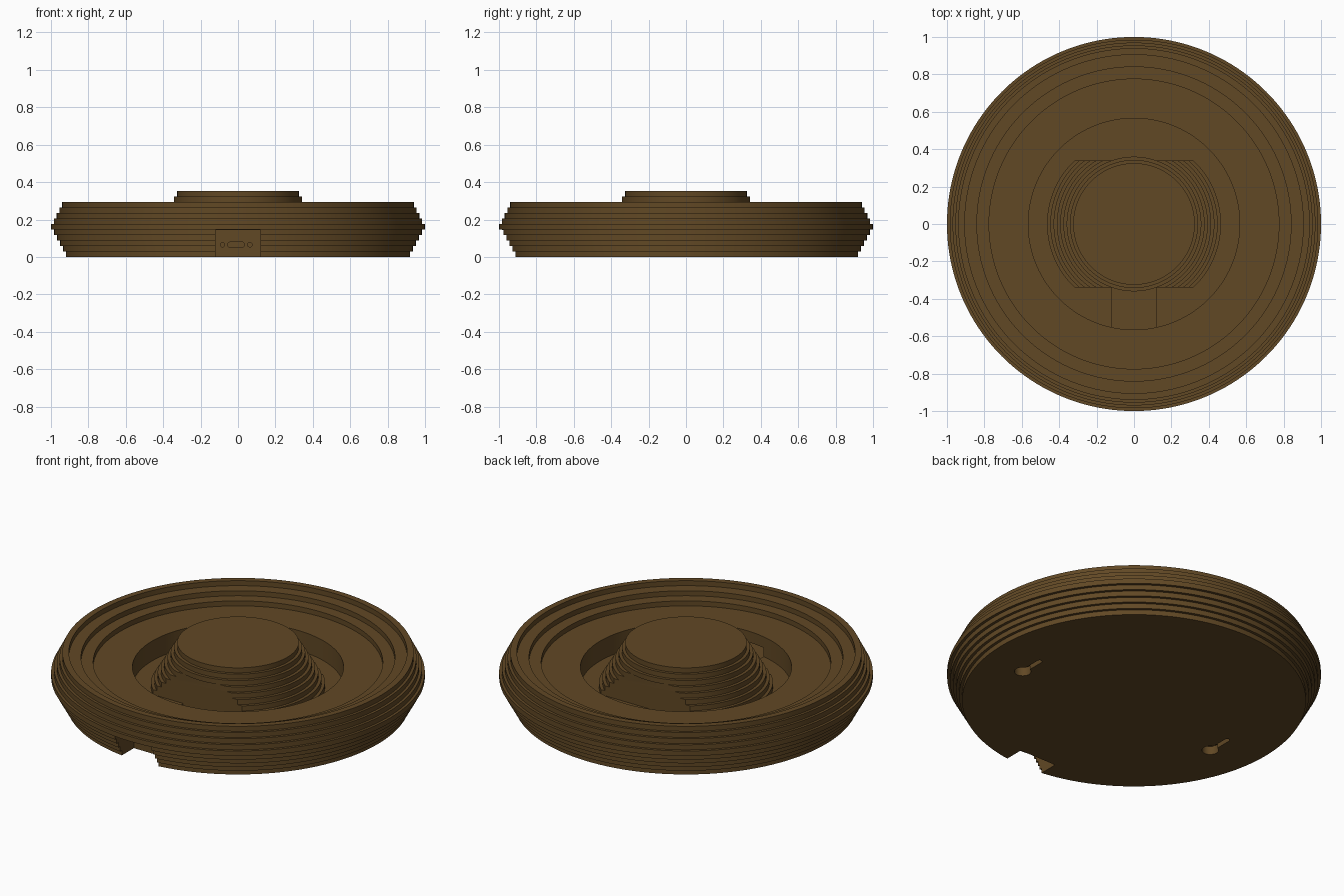
import bpy, bmesh, math
from mathutils import Matrix, Vector

if "Cube" in bpy.data.objects:
    bpy.data.objects.remove(bpy.data.objects["Cube"])

L = 0.352 / 12          # one stepped layer
SEG = 160

brown = bpy.data.materials.new("dark brown")
brown.diffuse_color = (0.12, 0.065, 0.018, 1)
brown.use_nodes = True
brown.node_tree.nodes["Principled BSDF"].inputs["Base Color"].default_value = brown.diffuse_color


def make(name, bm):
    bmesh.ops.recalc_face_normals(bm, faces=bm.faces)
    me = bpy.data.meshes.new(name)
    bm.to_mesh(me)
    bm.free()
    me.materials.append(brown)
    ob = bpy.data.objects.new(name, me)
    bpy.context.collection.objects.link(ob)
    return ob


def lathe(profile):
    """Revolve (radius, z) points and cap both ends."""
    bm = bmesh.new()
    rings = []
    for r, z in profile:
        rings.append([bm.verts.new((r * math.cos(a), r * math.sin(a), z))
                      for a in (2 * math.pi * i / SEG for i in range(SEG))])
    for a, b in zip(rings, rings[1:]):
        for i in range(SEG):
            j = (i + 1) % SEG
            bm.faces.new((a[i], a[j], b[j], b[i]))
    bm.faces.new(rings[0])
    bm.faces.new(rings[-1])
    return bm


def steps(radii, first, down=False):
    """Stair profile: one (bottom, top) pair per layer."""
    pts = []
    for i, r in enumerate(radii):
        if down:
            pts += [(r, (first - i) * L), (r, (first - i - 1) * L)]
        else:
            pts += [(r, (first + i) * L), (r, (first + i + 1) * L)]
    return pts


def box(x0, x1, y0, y1, z0, z1):
    bm = bmesh.new()
    c = Vector(((x0 + x1) / 2, (y0 + y1) / 2, (z0 + z1) / 2))
    m = Matrix.Translation(c) @ Matrix.Diagonal((x1 - x0, y1 - y0, z1 - z0, 1))
    bmesh.ops.create_cube(bm, size=1, matrix=m)
    return bm


def extruded(pts, vec):
    bm = bmesh.new()
    f = bm.faces.new([bm.verts.new(p) for p in pts])
    ext = bmesh.ops.extrude_face_region(bm, geom=[f], use_keep_orig=True)
    bmesh.ops.translate(bm, vec=vec, verts=[v for v in ext["geom"] if isinstance(v, bmesh.types.BMVert)])
    return bm


def pill(cx, cz, half, r):
    """Rounded slot outline in the xz plane, half = half straight length."""
    pts = []
    for i in range(24):
        a = 2 * math.pi * (i + 0.5) / 24
        s = half if math.cos(a) > 0 else -half
        pts.append((cx + s + r * math.cos(a), -0.83, cz + r * math.sin(a)))
    return extruded(pts, (0, 0.1, 0))


def keyhole(cx):
    """Round hole with a narrow slot running to the rear."""
    R, w, y0, y1 = 0.045, 0.014, -0.146, -0.005
    a0 = math.asin(w / R)
    pts = [(cx + R * math.sin(a), y0 + R * math.cos(a), -0.02)
           for a in (a0 + (2 * math.pi - 2 * a0) * i / 24 for i in range(25))]
    pts += [(cx - w * math.cos(b), y1 + w * math.sin(b), -0.02)
            for b in (math.pi * i / 8 for i in range(9))]
    return extruded(pts, (0, 0, 0.07))


def smooth(ob):
    bpy.ops.object.select_all(action='DESELECT')
    bpy.context.view_layer.objects.active = ob
    ob.select_set(True)
    bpy.ops.object.shade_smooth_by_angle(angle=math.radians(30))


# stepped dish: outer wall up, inner wall down, then the round well
outer = steps([.92, .936, .952, .968, .984, 1.0, .985, .97, .955, .94], 0)
inner = steps([.905, .84, .775], 10, down=True)
well = [(.565, 7 * L), (.565, 3 * L)]
dish = make("dish", lathe(outer + inner + well))

# cable notch, port channel, port openings and wall-mount keyholes
cutters = [box(-.12, .12, -1.1, -.80, -.05, .145),
           box(-.12, .12, -.76, -.34, L, .14),
           pill(-.01, .065, .03, .015),
           pill(-.083, .065, 0, .012),
           pill(.063, .065, 0, .012),
           keyhole(-.655), keyhole(.655)]
for i, bm in enumerate(cutters):
    cut = make("cutter_%d" % i, bm)
    cut.hide_render = True
    bpy.context.view_layer.objects.active = dish
    mod = dish.modifiers.new("cut", 'BOOLEAN')
    mod.operation = 'DIFFERENCE'
    mod.solver = 'EXACT'
    mod.object = cut
    bpy.ops.object.modifier_apply(modifier=mod.name)
    bpy.data.objects.remove(cut)
smooth(dish)

# central stepped cone: lower layers have flat front and back
radii = [.465 - .0175 * i for i in range(9)]
bm = lathe(steps(radii[:6], 3))
for s in (-1, 1):
    res = bmesh.ops.bisect_plane(bm, geom=bm.verts[:] + bm.edges[:] + bm.faces[:],
                                 plane_co=(0, .34 * s, 0), plane_no=(0, s, 0), clear_outer=True)
    bmesh.ops.edgeloop_fill(bm, edges=[e for e in res["geom_cut"] if isinstance(e, bmesh.types.BMEdge)])
smooth(make("cone_lower", bm))

# full round top layers overhanging the flats
smooth(make("cone_top", lathe(steps(radii[6:], 9))))
